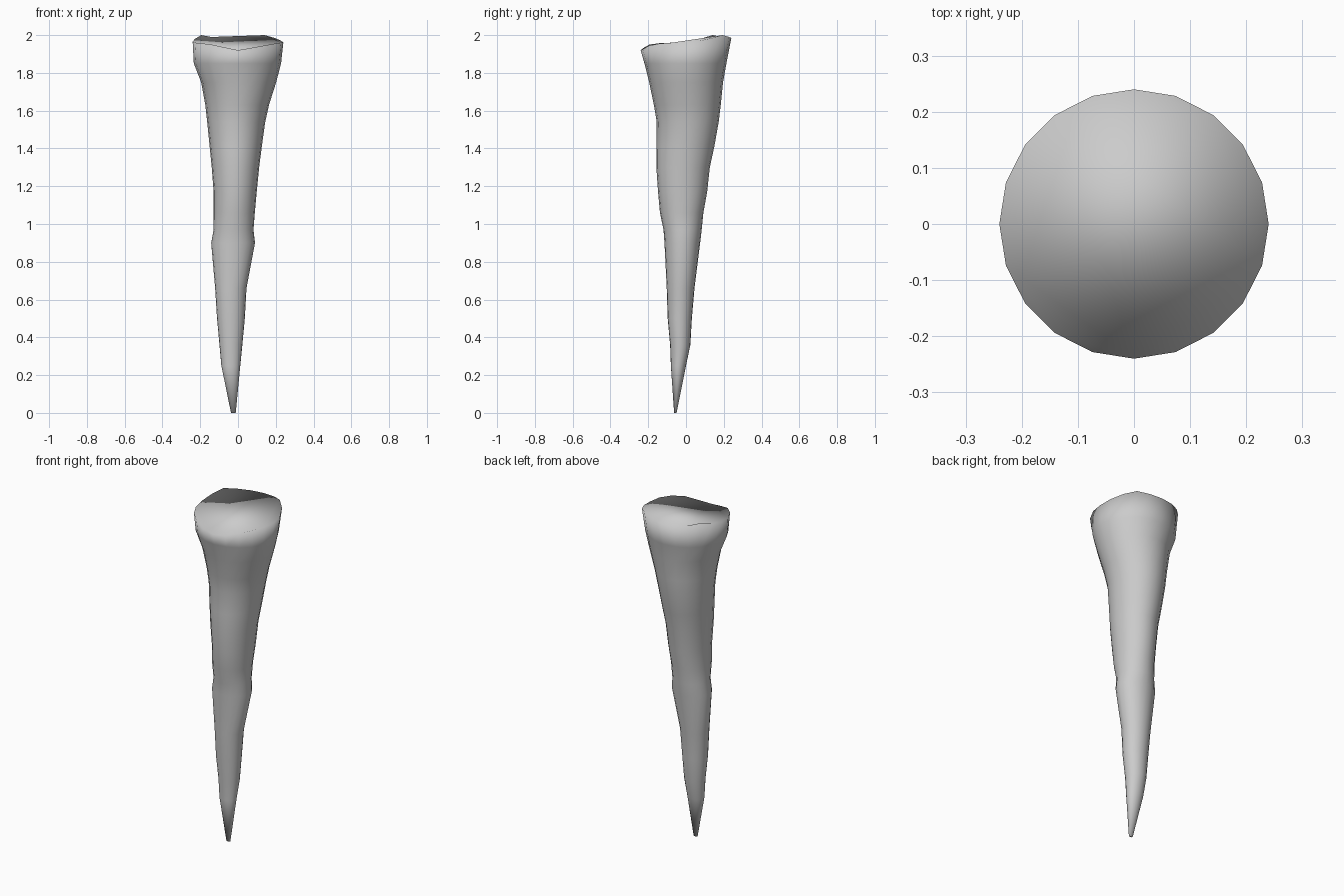
import bpy, bmesh
from math import cos, sin, pi

SIDES = 20

# Shaft cross-sections: z, x min, x max, y min, y max
SECTIONS = [
    (0.00, -0.037, -0.012, -0.063, -0.050),
    (0.25, -0.088, 0.012, -0.080, 0.000),
    (0.36, -0.098, 0.023, -0.084, 0.023),
    (0.50, -0.111, 0.036, -0.097, 0.031),
    (0.66, -0.121, 0.045, -0.102, 0.045),
    (0.90, -0.142, 0.090, -0.114, 0.075),
    (0.97, -0.129, 0.082, -0.119, 0.083),
    (1.06, -0.129, 0.089, -0.138, 0.092),
    (1.17, -0.129, 0.099, -0.148, 0.112),
    (1.30, -0.139, 0.112, -0.157, 0.126),
    (1.41, -0.150, 0.126, -0.157, 0.150),
    (1.54, -0.163, 0.144, -0.155, 0.173),
    (1.63, -0.173, 0.164, -0.170, 0.184),
    (1.75, -0.195, 0.202, -0.195, 0.196),
    (1.85, -0.234, 0.228, -0.220, 0.214),
]

# Uneven height of the broken top rim, counter-clockwise from +x
RIM_Z = [1.96, 1.97, 1.985, 2.0, 1.99, 1.985, 1.985, 1.99, 2.0, 1.98,
         1.965, 1.96, 1.957, 1.95, 1.93, 1.92, 1.925, 1.945, 1.955, 1.96]


def ring(bm, x0, x1, y0, y1, heights):
    verts = []
    for i in range(SIDES):
        a = 2 * pi * i / SIDES
        verts.append(bm.verts.new(((x0 + x1) / 2 + (x1 - x0) / 2 * cos(a),
                                   (y0 + y1) / 2 + (y1 - y0) / 2 * sin(a),
                                   heights[i])))
    return verts


bm = bmesh.new()
rings = [ring(bm, *s[1:], [s[0]] * SIDES) for s in SECTIONS]
rings.append(ring(bm, -0.24, 0.24, -0.24, 0.24, RIM_Z))

# Tapered shaft walls
for low, high in zip(rings, rings[1:]):
    for i in range(SIDES):
        j = (i + 1) % SIDES
        bm.faces.new((low[i], low[j], high[j], high[i]))

# Blunt tip and sloping top cap
bm.faces.new(rings[0][::-1])
bm.faces.new(rings[-1])
for f in bm.faces:
    f.smooth = True
bm.normal_update()

mesh = bpy.data.meshes.new("spike")
bm.to_mesh(mesh)
bm.free()
bpy.context.collection.objects.link(bpy.data.objects.new("spike", mesh))
